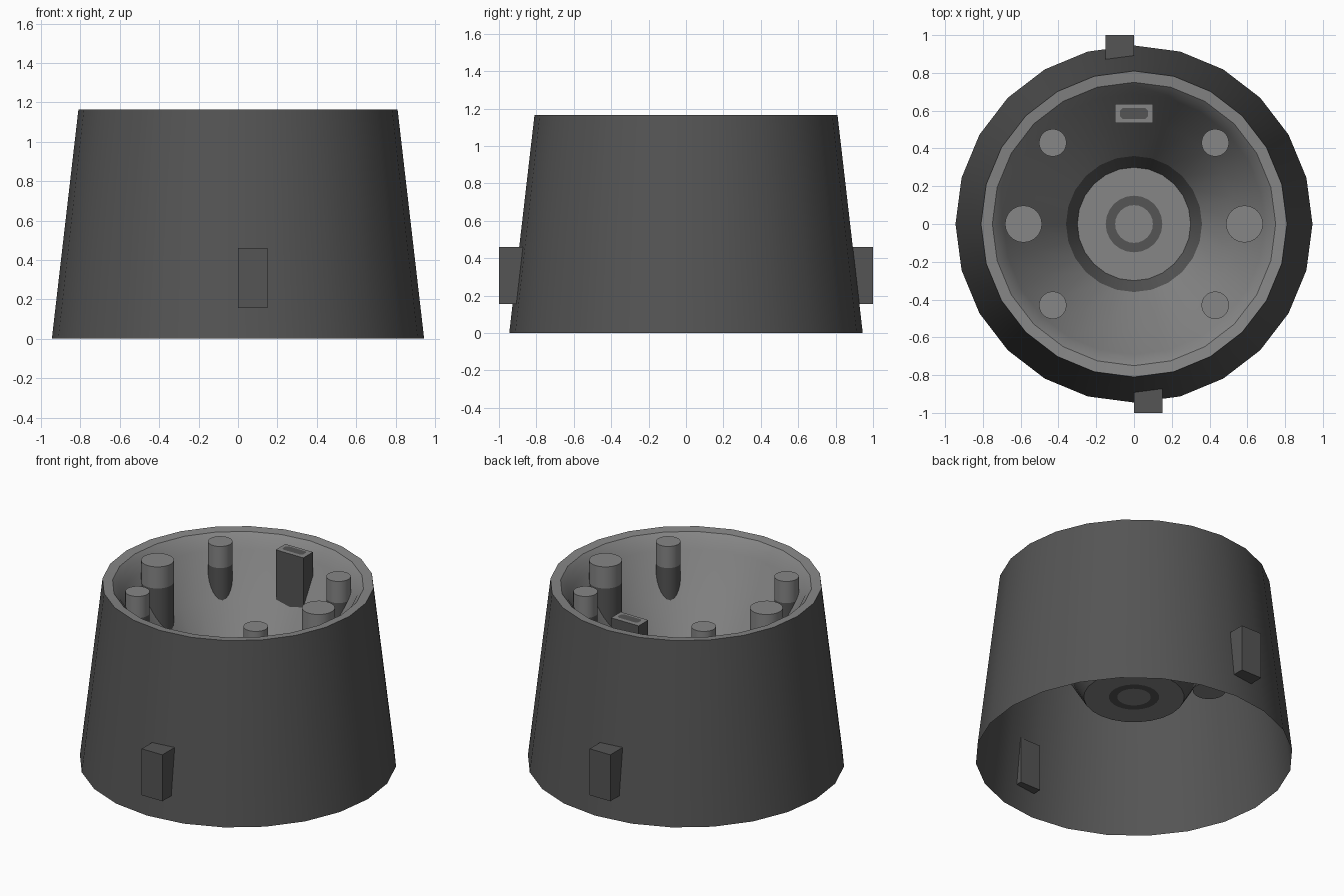
import bpy, bmesh, math

if "Cube" in bpy.data.objects:
    bpy.data.objects.remove(bpy.data.objects["Cube"])


def material(name, v):
    m = bpy.data.materials.new(name)
    m.diffuse_color = (v, v, v, 1)
    m.use_nodes = True
    m.node_tree.nodes["Principled BSDF"].inputs["Base Color"].default_value = m.diffuse_color
    return m


DARK = material("dark grey", 0.09)
LIGHT = material("light grey", 0.24)


def finish(name, bm, smooth=True):
    mesh = bpy.data.meshes.new(name)
    bm.to_mesh(mesh)
    bm.free()
    mesh.materials.append(DARK)
    mesh.materials.append(LIGHT)
    ob = bpy.data.objects.new(name, mesh)
    bpy.context.collection.objects.link(ob)
    if smooth:
        bpy.ops.object.select_all(action='DESELECT')
        ob.select_set(True)
        bpy.context.view_layer.objects.active = ob
        bpy.ops.object.shade_smooth_by_angle(angle=math.radians(35))
    return ob


def lathe(name, profile, colours, sides=24, centre=(0, 0), cap_start=None, cap_end=None):
    """Revolve (radius, z) points; one colour index per band."""
    bm = bmesh.new()
    rings = []
    for r, z in profile:
        rings.append([bm.verts.new((centre[0] + r * math.cos(2 * math.pi * i / sides),
                                    centre[1] + r * math.sin(2 * math.pi * i / sides), z))
                      for i in range(sides)])
    for a, b, col in zip(rings, rings[1:], colours):
        for i in range(sides):
            j = (i + 1) % sides
            bm.faces.new((a[i], a[j], b[j], b[i])).material_index = col
    if cap_start is not None:
        bm.faces.new(rings[0][::-1]).material_index = cap_start
    if cap_end is not None:
        bm.faces.new(rings[-1]).material_index = cap_end
    return finish(name, bm)


def box(name, lo, hi, top_colour=0):
    bm = bmesh.new()
    bmesh.ops.create_cube(bm, size=1)
    for v in bm.verts:
        v.co = [(lo[k] + hi[k]) / 2 + v.co[k] * (hi[k] - lo[k]) for k in range(3)]
    bm.normal_update()
    for f in bm.faces:
        f.material_index = top_colour if f.normal.z > 0.5 else 0
    return finish(name, bm, smooth=False)


TOP = 1.165

# Tapered outer shell, open below
lathe("outer_shell", [(0.945, 0), (0.81, TOP)], [0])

# Bowl with rounded lip, dark root ring, and flat floor with a dark ring
lathe("inner_bowl",
      [(0.81, TOP), (0.75, 1.158), (0.715, 1.12), (0.69, 1.07), (0.54, 0.815),
       (0.36, 0.51), (0.30, 0.41), (0.15, 0.41), (0.10, 0.41)],
      [1, 1, 1, 1, 1, 0, 1, 0], cap_end=1)


# Posts standing in the bowl, darker towards the root
def post(name, x, y, r):
    lathe(name, [(r, 0.67), (r, 1.02), (r, 1.162)], [0, 1],
          centre=(x, y), cap_start=1, cap_end=1)


for sx, side in ((-1, "left"), (1, "right")):
    post("large_post_" + side, sx * 0.585, 0, 0.098)
    for sy, end in ((-1, "front"), (1, "back")):
        post("small_post_%s_%s" % (end, side), sx * 0.43, sy * 0.43, 0.073)

# Socket block with a dark slot plate on top
box("socket_block", (-0.1, 0.535, 0.67), (0.1, 0.635, 1.155), top_colour=1)
bm = bmesh.new()
outline = [(-0.075, -0.015), (-0.06, -0.028), (0.06, -0.028), (0.075, -0.015),
           (0.075, 0.015), (0.06, 0.028), (-0.06, 0.028), (-0.075, 0.015)]
bm.faces.new([bm.verts.new((x, 0.585 + y, 1.158)) for x, y in outline])
finish("socket_slot", bm, smooth=False)

# Locking tabs, rotated half a turn from each other
box("front_tab", (0, -1, 0.155), (0.15, -0.87, 0.46))
box("back_tab", (-0.15, 0.87, 0.155), (0, 1, 0.46))
